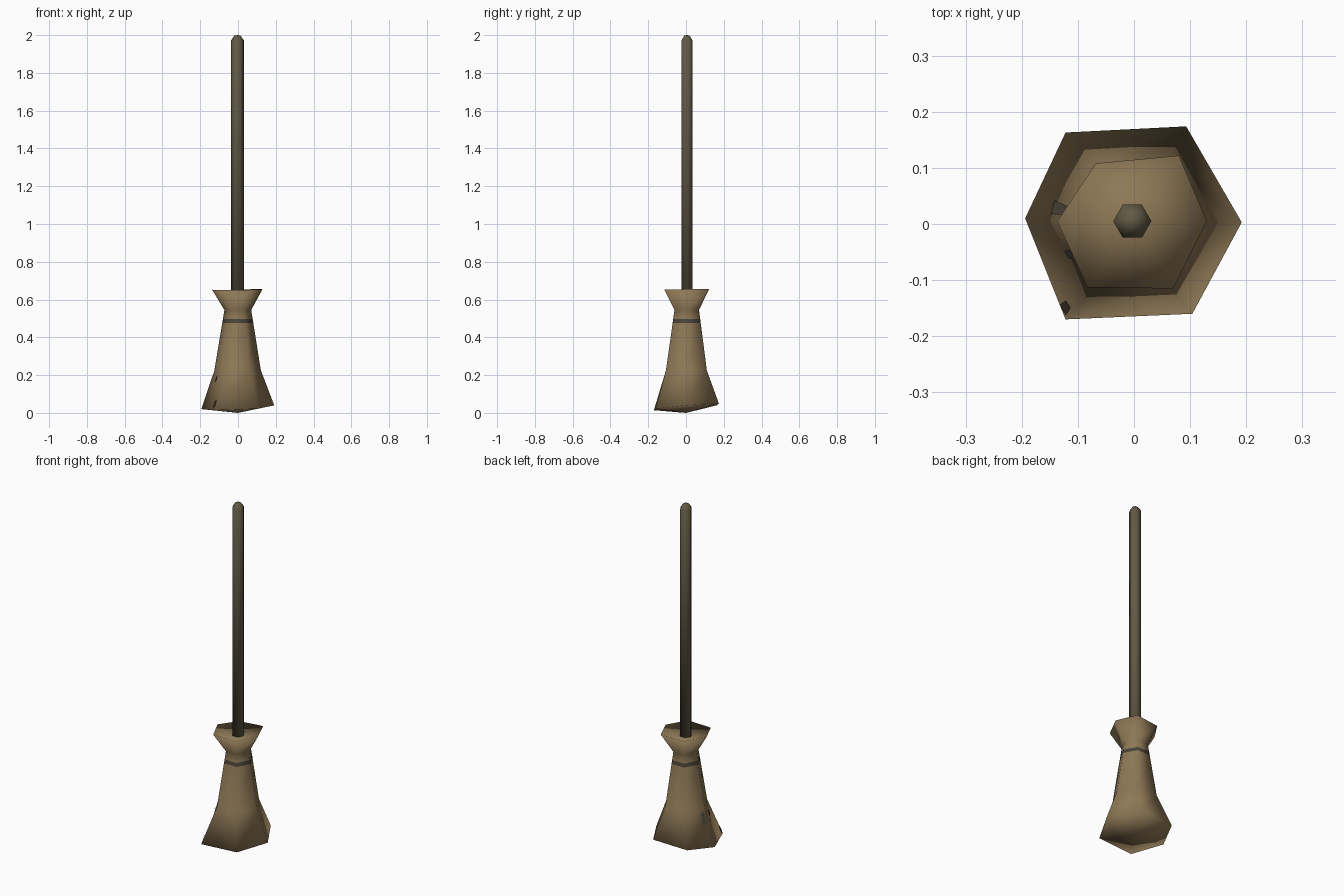
import bpy
import math
from mathutils import Vector

if "Cube" in bpy.data.objects:
    bpy.data.objects.remove(bpy.data.objects["Cube"])


def material(name, rgb):
    m = bpy.data.materials.new(name)
    m.diffuse_color = (*rgb, 1)
    m.use_nodes = True
    m.node_tree.nodes["Principled BSDF"].inputs["Base Color"].default_value = m.diffuse_color
    return m


STRAW = material("straw", (0.27, 0.188, 0.093))
WOOD = material("grey_brown_wood", (0.122, 0.102, 0.061))
TWINE = material("dark_twine", (0.066, 0.057, 0.04))


def make(name, verts, faces, mats, smooth=True):
    me = bpy.data.meshes.new(name)
    me.from_pydata([tuple(v) for v in verts], [], faces)
    for m in mats:
        me.materials.append(m)
    for p in me.polygons:
        p.use_smooth = smooth
    ob = bpy.data.objects.new(name, me)
    bpy.context.collection.objects.link(ob)
    return ob


def hexagon(rx, ry, z, cx=0.0, cy=0.0):
    """Six points with corners on the x axis."""
    return [Vector((cx + rx * math.cos(i * math.pi / 3),
                    cy + ry * math.sin(i * math.pi / 3), z)) for i in range(6)]


def loft(name, rings, low, high, mats):
    """Skin six-sided rings and close both ends with a fan."""
    verts = [v for r in rings for v in r] + [Vector(low), Vector(high)]
    n, top = len(verts) - 2, 6 * (len(rings) - 1)
    faces = []
    for k in range(len(rings) - 1):
        for i in range(6):
            j = (i + 1) % 6
            faces.append((6*k + i, 6*k + j, 6*k + 6 + j, 6*k + 6 + i))
    for i in range(6):
        j = (i + 1) % 6
        faces.append((j, i, n))
        faces.append((top + i, top + j, n + 1))
    return make(name, verts, faces, mats)


# Bristle head: uneven hem, knee, neck and flared collar
hem = [Vector(p) for p in [(0.192, 0.003, 0.04), (0.093, 0.174, 0.05),
                           (-0.122, 0.163, 0.04), (-0.194, 0.01, 0.02),
                           (-0.122, -0.17, 0.014), (0.104, -0.16, 0.022)]]
knee = hexagon(0.123, 0.125, 0.225, -0.002, 0.002)
neck = hexagon(0.071, 0.075, 0.545, -0.001, 0.004)
collar = [Vector(p) for p in [(0.13, 0.005, 0.655), (0.08, 0.122, 0.655),
                              (-0.068, 0.108, 0.65), (-0.137, 0.005, 0.652),
                              (-0.083, -0.113, 0.65), (0.07, -0.115, 0.652)]]


def between(z):
    t = (z - 0.225) / (0.545 - 0.225)
    return [a.lerp(b, t) for a, b in zip(knee, neck)]


head = loft("bristle_head",
            [hem, knee, between(0.476), between(0.498), neck, collar],
            (0, 0, 0), (0, 0.004, 0.62), [STRAW, TWINE])

# Twine band is the thin strip of faces below the neck
for p in head.data.polygons:
    if 0.48 < p.center.z < 0.494:
        p.material_index = 1


# Small worn patches on the left side of the skirt
def patch(name, i, u, v, du, dv):
    j = (i + 1) % 6
    out = Vector((-1, 0.4 if i == 2 else -0.5, 0.3)).normalized() * 0.004

    def point(a, b):
        return knee[i].lerp(knee[j], a).lerp(hem[i].lerp(hem[j], a), b) + out

    ring = [point(u - du, v + dv), point(u + du, v + dv * 0.6),
            point(u + du * 0.7, v - dv), point(u - du * 0.8, v - dv * 0.7)]
    make(name, ring, [(0, 1, 2, 3)], [TWINE], False)


patch("worn_patch_back", 2, 0.82, 0.25, 0.09, 0.2)
patch("worn_patch_middle", 3, 0.45, 0.22, 0.06, 0.09)
patch("worn_patch_front", 3, 0.92, 0.85, 0.06, 0.1)

# Hexagonal handle with a chamfered tip
loft("handle",
     [hexagon(0.034, 0.034, 0.58, -0.003, 0.005),
      hexagon(0.034, 0.034, 1.972, -0.003, 0.005),
      hexagon(0.016, 0.016, 1.998, -0.003, 0.005)],
     (-0.003, 0.005, 0.58), (-0.003, 0.005, 2.0), [WOOD])
